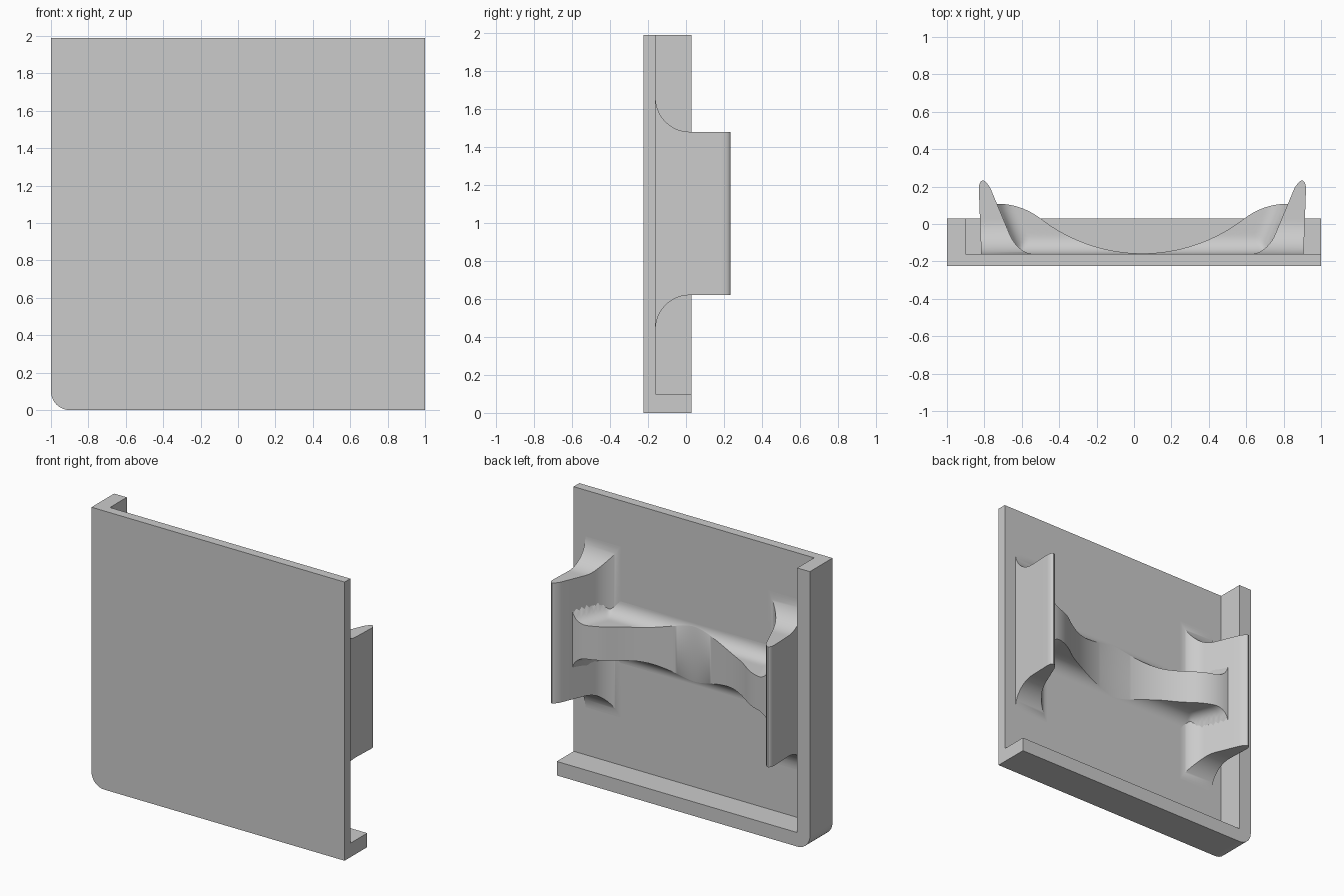
import bpy, bmesh, math

if "Cube" in bpy.data.objects:
    bpy.data.objects.remove(bpy.data.objects["Cube"])

grey = bpy.data.materials.new("plain grey")
grey.use_nodes = True
grey.diffuse_color = (0.6, 0.6, 0.6, 1)
grey.node_tree.nodes["Principled BSDF"].inputs["Base Color"].default_value = (0.6, 0.6, 0.6, 1)

FLOOR = -0.16      # back surface of the panel
MID_X, MID_Z = 0.045, 1.05


def finish(bm, name, smooth=True):
    bmesh.ops.recalc_face_normals(bm, faces=bm.faces)
    mesh = bpy.data.meshes.new(name)
    bm.to_mesh(mesh)
    bm.free()
    mesh.materials.append(grey)
    ob = bpy.data.objects.new(name, mesh)
    bpy.context.collection.objects.link(ob)
    if smooth:
        bpy.ops.object.select_all(action='DESELECT')
        ob.select_set(True)
        bpy.context.view_layer.objects.active = ob
        bpy.ops.object.shade_smooth_by_angle(angle=math.radians(30))
    return ob


def slab(name, outline, y0, y1):
    """Extrude an x-z outline along y."""
    bm = bmesh.new()
    face = bm.faces.new([bm.verts.new((x, y0, z)) for x, z in outline])
    out = bmesh.ops.extrude_face_region(bm, geom=[face])["geom"]
    moved = [v for v in out if isinstance(v, bmesh.types.BMVert)]
    bmesh.ops.translate(bm, verts=moved, vec=(0, y1 - y0, 0))
    return finish(bm, name)


def loft(name, rings):
    """Join closed rings of points and cap both ends."""
    bm = bmesh.new()
    loops = [[bm.verts.new(p) for p in ring] for ring in rings]
    for a, b in zip(loops, loops[1:]):
        for i in range(len(a)):
            j = (i + 1) % len(a)
            bm.faces.new((a[i], a[j], b[j], b[i]))
    bm.faces.new(loops[0])
    bm.faces.new(loops[-1])
    return finish(bm, name)


def fillet(d, r):
    """Extra width of a concave fillet at distance d from the wall."""
    d = min(max(d, 0), r)
    return r - math.sqrt(r * r - (r - d) ** 2)


# Panel and raised L-shaped rim, sharing one rounded corner
corner = [(-0.9 - 0.1 * math.cos(a), 0.1 - 0.1 * math.sin(a))
          for a in (math.pi / 2 * i / 12 for i in range(13))]
slab("panel", [(1, 0), (1, 1.99), (-1, 1.99)] + corner, -0.225, FLOOR)
slab("rim", [(1, 0), (1, 0.1), (-0.9, 0.1), (-0.9, 1.99), (-1, 1.99)] + corner, FLOOR, 0.03)


# Tapered clips with flared feet and rounded tips
def clip_inner(y):
    return 0.81 - 0.418 * (0.185 - y)


def clip_ring(y, side):
    d = y - FLOOR
    inner = clip_inner(y) - 0.8 * fillet(d, 0.1)
    outer = 0.862 + 0.036 * d
    t = min(max((y - 0.185) / 0.048, 0), 1)
    k = max(math.sqrt(1 - t * t), 0.15)
    inner, outer = (0.853 + (v - 0.853) * k for v in (inner, outer))
    half = 0.43 + fillet(d, 0.18)
    return [(MID_X + side * x, y, MID_Z + z)
            for x, z in ((inner, -half), (outer, -half), (outer, half), (inner, half))]


foot = [FLOOR + 0.19 * (i / 20) ** 2 for i in range(21)]
tip = [0.185 + 0.048 * math.sin(math.pi / 2 * i / 8) for i in range(9)]
for side, name in ((-1, "right_clip"), (1, "left_clip")):
    loft(name, [clip_ring(y, side) for y in foot + [0.1] + tip])


# Curved rib between the clips, filleted into the panel and the clips
def rib_top(dx):
    if dx < 0.545:
        return 0.731 - math.sqrt(0.888 ** 2 - dx * dx)
    u = max(0.775 - dx, 0)
    return 0.108 - (0.375 - math.sqrt(0.375 ** 2 - u * u))


def rib_ring(dx):
    right, left = [], []
    top = rib_top(abs(dx))
    for i in range(15):
        y = FLOOR + (top - FLOOR) * (i / 14) ** 2
        half = 0.12 + max(fillet(y - FLOOR, 0.1),
                          fillet(clip_inner(y) - abs(dx), 0.1))
        right.append((MID_X + dx, y, MID_Z - half))
        left.append((MID_X + dx, y, MID_Z + half))
    return right + left[::-1]


loft("rib", [rib_ring(0.8 * i / 50) for i in range(-50, 51)])
